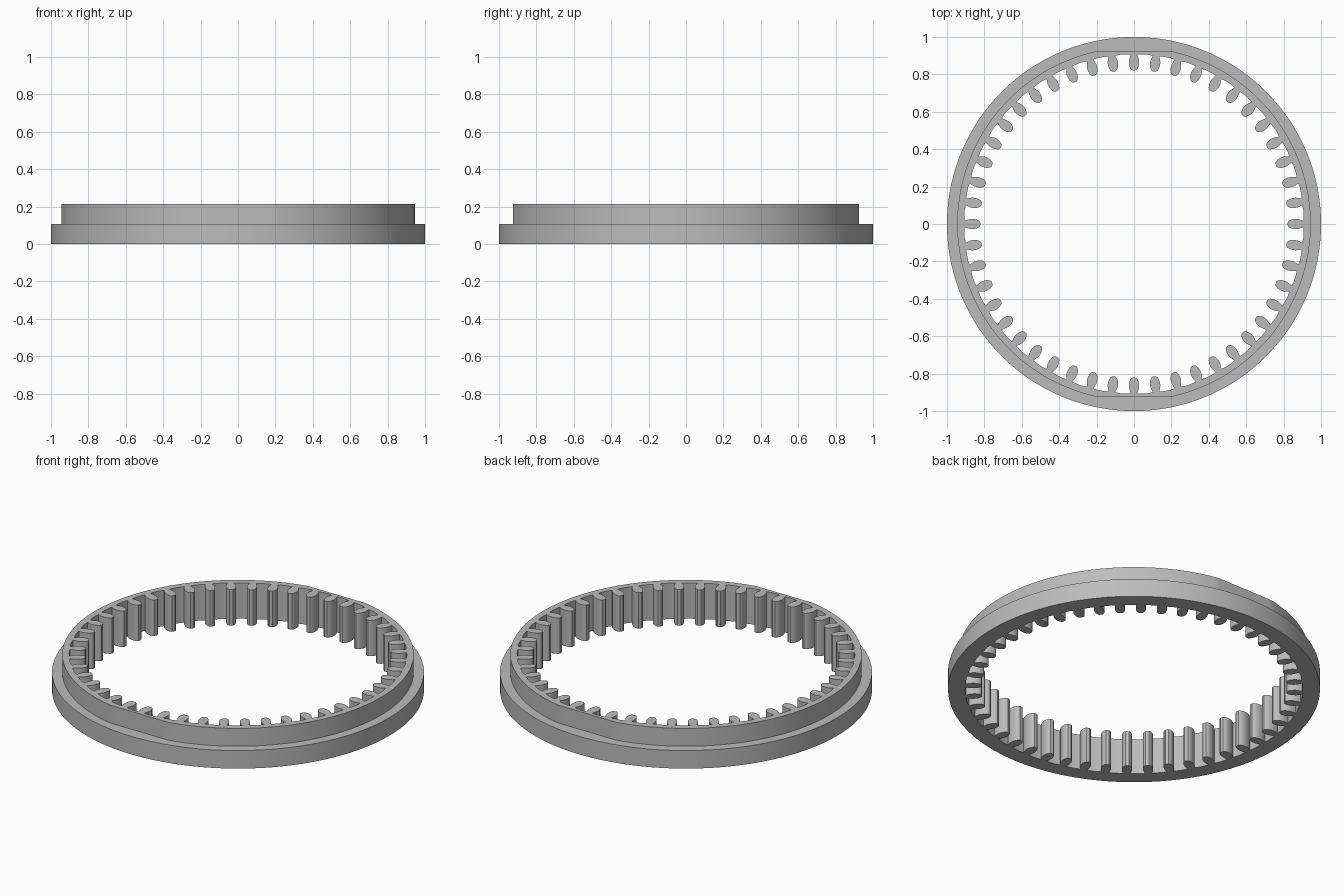
import bpy
import bmesh
from math import sin, cos, pi, tau, hypot, radians

cube = bpy.data.objects.get("Cube")
if cube:
    bpy.data.objects.remove(cube, do_unlink=True)

TEETH, SEGMENTS = 48, 240
STEP_Z, TOP_Z = 0.107, 0.213
OUTER_R, COLLAR_R, FLAT_Y, ROOT_R = 1.0, 0.945, 0.926, 0.908

# Half of one tooth, root to tip: (radius, half width)
HALF_TOOTH = [(0.905, 0.017), (0.893, 0.022), (0.875, 0.027), (0.858, 0.027),
              (0.842, 0.024), (0.828, 0.017), (0.822, 0.009)]


def rim_outline():
    return [(OUTER_R * cos(tau * i / SEGMENTS), OUTER_R * sin(tau * i / SEGMENTS))
            for i in range(SEGMENTS)]


def collar_outline():
    # Circle cut by a flat at the front and the back
    return [(COLLAR_R * cos(tau * i / SEGMENTS),
             max(-FLAT_Y, min(FLAT_Y, COLLAR_R * sin(tau * i / SEGMENTS))))
            for i in range(SEGMENTS)]


def toothed_outline():
    tooth = [(r, -w) for r, w in HALF_TOOTH] + [(r, w) for r, w in reversed(HALF_TOOTH)]
    # Points on the root arc between two teeth
    for part in (0.35, 0.5, 0.65):
        a = tau / TEETH * part
        tooth.append((ROOT_R * cos(a), ROOT_R * sin(a)))
    points = []
    for i in range(TEETH):
        c, s = cos(tau * i / TEETH), sin(tau * i / TEETH)
        points += [(x * c - y * s, x * s + y * c) for x, y in tooth]
    return points


def add_loop(bm, outline, z):
    verts = [bm.verts.new((x, y, z)) for x, y in outline]
    edges = [bm.edges.new((verts[i - 1], verts[i])) for i in range(len(verts))]
    return verts, edges


def add_wall(bm, low, high):
    for i in range(len(low[0])):
        bm.faces.new((low[0][i - 1], low[0][i], high[0][i], high[0][i - 1]))


def add_cap(bm, outer, inner):
    bmesh.ops.triangle_fill(bm, use_beauty=True, edges=outer[1] + inner[1])


bm = bmesh.new()
rim, collar, teeth = rim_outline(), collar_outline(), toothed_outline()
rim_low, rim_high = add_loop(bm, rim, 0), add_loop(bm, rim, STEP_Z)
collar_low, collar_high = add_loop(bm, collar, STEP_Z), add_loop(bm, collar, TOP_Z)
teeth_low, teeth_high = add_loop(bm, teeth, 0), add_loop(bm, teeth, TOP_Z)

# Outer rim, ledge, collar and toothed bore
add_wall(bm, rim_low, rim_high)
add_wall(bm, rim_high, collar_low)
add_wall(bm, collar_low, collar_high)
add_wall(bm, teeth_low, teeth_high)
# Flat top and underside
add_cap(bm, collar_high, teeth_high)
add_cap(bm, rim_low, teeth_low)
bmesh.ops.recalc_face_normals(bm, faces=bm.faces)

mesh = bpy.data.meshes.new("internal_gear_ring")
bm.to_mesh(mesh)
bm.free()
ring = bpy.data.objects.new("internal_gear_ring", mesh)
bpy.context.collection.objects.link(ring)

# Plain grey
grey = bpy.data.materials.new("grey")
grey.use_nodes = True
grey.diffuse_color = (0.5, 0.5, 0.5, 1)
grey.node_tree.nodes["Principled BSDF"].inputs["Base Color"].default_value = (0.5, 0.5, 0.5, 1)
mesh.materials.append(grey)

bpy.ops.object.select_all(action="DESELECT")
ring.select_set(True)
bpy.context.view_layer.objects.active = ring
bpy.ops.object.shade_smooth_by_angle(angle=radians(35))
